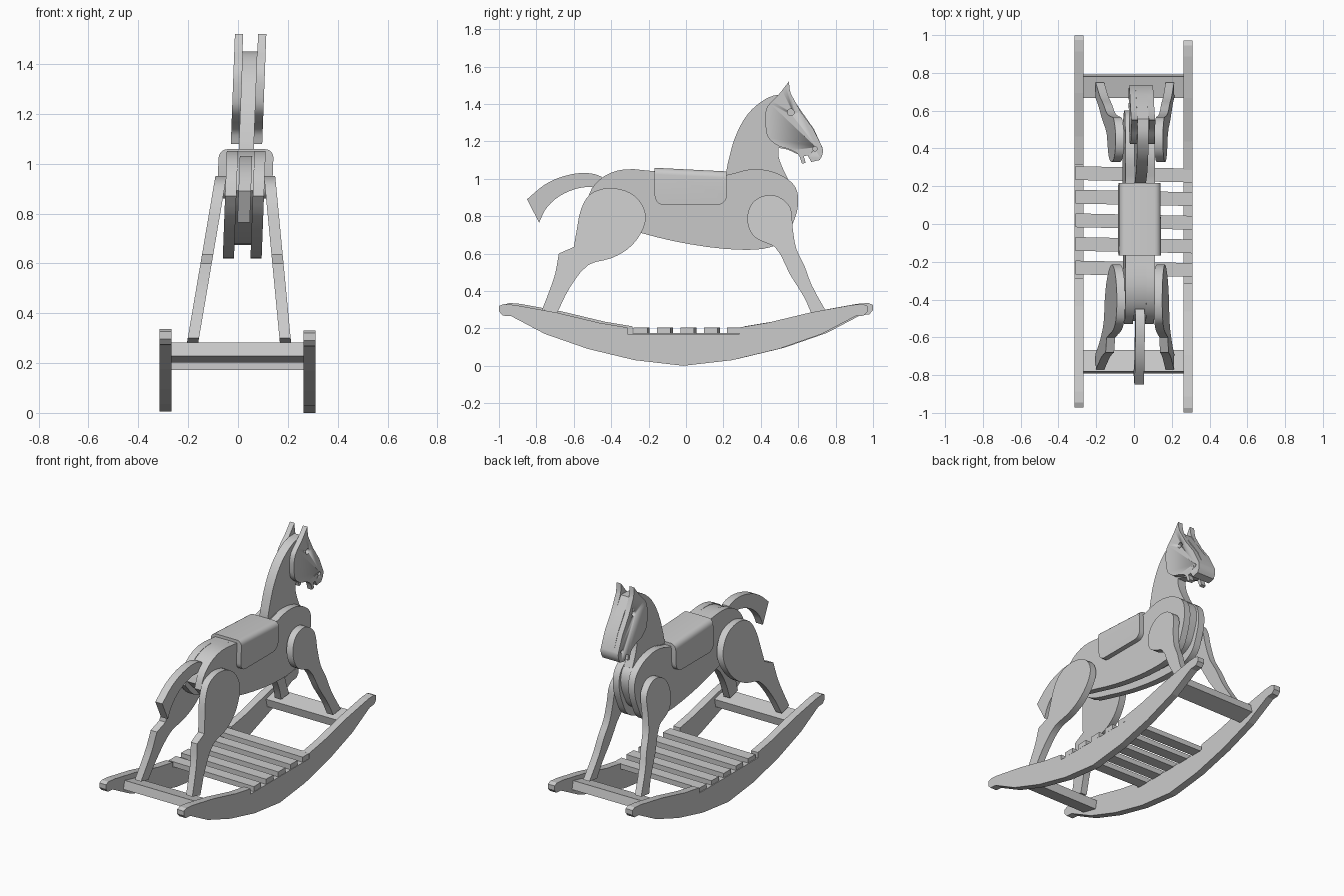
import bpy
import bmesh
import math
from mathutils import Vector, Matrix

default_cube = bpy.data.objects.get("Cube")
if default_cube:
    bpy.data.objects.remove(default_cube, do_unlink=True)

wood = bpy.data.materials.new("plain grey wood")
wood.use_nodes = True
grey = (.6, .6, .6, 1)
wood.diffuse_color = grey
wood.node_tree.nodes["Principled BSDF"].inputs["Base Color"].default_value = grey


def finish(name, bm, smooth=True):
    """Turn a bmesh into a named, painted object."""
    bmesh.ops.recalc_face_normals(bm, faces=bm.faces)
    mesh = bpy.data.meshes.new(name)
    bm.to_mesh(mesh)
    bm.free()
    mesh.materials.append(wood)
    obj = bpy.data.objects.new(name, mesh)
    bpy.context.collection.objects.link(obj)
    if smooth:
        bpy.ops.object.select_all(action="DESELECT")
        bpy.context.view_layer.objects.active = obj
        obj.select_set(True)
        bpy.ops.object.shade_smooth_by_angle(angle=math.radians(30))
    return obj


def rounded(points, steps=3, corner=math.radians(42)):
    """Round the gentle bends of a closed outline and keep its sharp corners."""
    pts = [Vector(p) for p in points]
    count = len(pts)

    def heading(i, chord):
        before = (pts[i] - pts[i - 1]).normalized()
        after = (pts[(i + 1) % count] - pts[i]).normalized()
        if before.angle(after) > corner:
            return chord
        return (before + after).normalized() * chord.length

    outline = []
    for i in range(count):
        a, b = pts[i], pts[(i + 1) % count]
        chord = b - a
        start, end = heading(i, chord), heading((i + 1) % count, chord)
        for s in range(steps):
            t = s / steps
            blend = t * t * (3 - 2 * t)
            outline.append(a + chord * blend + start * t * (1 - t) ** 2
                           - end * t * t * (1 - t))
    return outline


def lean(bm):
    """The whole horse leans slightly towards its left."""
    for v in bm.verts:
        v.co.x += .0375 * (v.co.z - .17)


def plate(name, outline, inner, outer, splay=0, leaning=True, smooth=True):
    """Board cut to a side outline, from x = inner to x = outer."""
    bm = bmesh.new()
    rings = [[bm.verts.new((x, p[0], p[1])) for p in outline] for x in (inner, outer)]
    bm.faces.new(rings[0])
    bm.faces.new(rings[1])
    for i in range(len(outline)):
        bm.faces.new((rings[0][i - 1], rings[0][i], rings[1][i], rings[1][i - 1]))
    for v in bm.verts:
        v.co.x += splay * (.95 - v.co.z)
    if leaning:
        lean(bm)
    return finish(name, bm, smooth)


def pair(name, outline, inner, outer, splay=0):
    return [plate(side + "_" + name, outline, s * inner, s * outer, s * splay)
            for side, s in (("left", 1), ("right", -1))]


def box(size, centre, tilt=None):
    bm = bmesh.new()
    bmesh.ops.create_cube(bm, size=1)
    bmesh.ops.scale(bm, vec=size, verts=bm.verts)
    if tilt:
        bmesh.ops.rotate(bm, matrix=tilt, verts=bm.verts)
    bmesh.ops.translate(bm, vec=centre, verts=bm.verts)
    return bm


# Body: two outer boards around a smaller core
body = rounded([
    (-.53, .87), (-.505, .945), (-.435, 1.015), (-.33, 1.05), (-.17, 1.04),
    (.215, 1.02), (.34, 1.05), (.435, 1.045), (.525, 1.01), (.585, .955),
    (.6, .865), (.565, .745), (.53, .68), (.455, .635), (.31, .62),
    (.02, .65), (-.24, .71), (-.435, .775)])
pair("body_board", body, .033, .078)
core = [(p.x * .97, 1.04 - (1.04 - p.y) * .87) for p in body]
plate("body_core", core, -.033, .033)

# Neck and middle of the head
neck = rounded([
    (.215, 1), (.235, 1.13), (.27, 1.24), (.33, 1.345), (.4, 1.41), (.47, 1.445),
    (.555, 1.45), (.73, 1.165), (.73, 1.13), (.715, 1.1), (.67, 1.09),
    (.65, 1.125), (.6, 1.13), (.545, 1.155), (.495, 1.165), (.495, 1.12),
    (.52, 1.05), (.55, .99), (.4, .9), (.25, .9)])
plate("neck", neck, -.03, .03)

# Cheeks with ears, drilled for the eyes and nostrils
cheek = rounded([
    (.55, 1.52), (.56, 1.455), (.73, 1.165), (.73, 1.13), (.715, 1.1), (.67, 1.09),
    (.65, 1.125), (.63, 1.12), (.64, 1.085), (.62, 1.08), (.6, 1.13),
    (.545, 1.16), (.495, 1.175), (.44, 1.22), (.425, 1.29), (.43, 1.375),
    (.46, 1.415), (.495, 1.45)])
cheeks = pair("cheek", cheek, .03, .063)
for hole, y, z, radius in (("eye", .56, 1.355, .018), ("nostril", .69, 1.16, .012)):
    bm = bmesh.new()
    bmesh.ops.create_cone(bm, cap_ends=True, segments=16, radius1=radius,
                          radius2=radius, depth=.5,
                          matrix=Matrix.Translation((0, y, z))
                          @ Matrix.Rotation(math.pi / 2, 4, "Y"))
    drill = finish(hole + "_drill", bm)
    drill.hide_render = True
    drill.hide_set(True)
    for obj in cheeks:
        cut = obj.modifiers.new(hole, "BOOLEAN")
        cut.operation = "DIFFERENCE"
        cut.solver = "EXACT"
        cut.object = drill

# Legs, splayed outwards
hind = rounded([
    (-.56, .84), (-.515, .915), (-.45, .945), (-.39, .95), (-.3, .925), (-.24, .87),
    (-.215, .795), (-.24, .71), (-.31, .625), (-.4, .575), (-.52, .54),
    (-.62, .42), (-.69, .28), (-.77, .3), (-.74, .375), (-.7, .49), (-.68, .6),
    (-.6, .635), (-.585, .72)])
pair("hind_leg", hind, .075, .12, .133)
fore = rounded([
    (.33, .81), (.355, .87), (.405, .905), (.475, .91), (.53, .88), (.56, .84),
    (.57, .74), (.59, .625), (.635, .53), (.67, .435), (.75, .29), (.67, .28),
    (.635, .36), (.555, .49), (.475, .635), (.42, .66), (.365, .69), (.335, .74)])
pair("front_leg", fore, .075, .12, .133)

# Tail
tail = rounded([
    (-.45, 1.01), (-.49, 1.025), (-.57, 1.03), (-.68, 1.005), (-.76, .965),
    (-.85, .89), (-.785, .765), (-.755, .83), (-.7, .89), (-.62, .935),
    (-.54, .955), (-.45, .95)])
plate("tail", tail, -.025, .025)

# Saddle: block with rounded shoulders and rounded lower corners
bm = box((.22, .385, .18), (0, .025, .95))


def edges_along(axis, upper):
    return [e for e in bm.edges
            if abs(e.verts[0].co[axis] - e.verts[1].co[axis]) > .1
            and all((v.co.z > .95) == upper for v in e.verts)]


bmesh.ops.bevel(bm, geom=edges_along(0, False), offset=.05, segments=5,
                profile=.5, affect="EDGES")
bmesh.ops.bevel(bm, geom=[e for e in edges_along(1, True)], offset=.035, segments=5,
                profile=.5, affect="EDGES")
for v in bm.verts:
    if v.co.z > .99:
        v.co.z += .01 - .05 * v.co.y
lean(bm)
finish("saddle", bm)

# Rockers: mirrored half profile with a long step for the slats
half = [(.3, .17), (.3, .205), (.45, .23), (.68, .285), (.9, .325), (.96, .33),
        (.985, .32), (.985, .29), (.965, .268), (.92, .265), (.74, .17),
        (.51, .09), (.26, .03)]
profile = half + [(0, 0)] + [(-y, z) for y, z in reversed(half)]
for side, x, shift, lift in (("left", .287, -.014, 0), ("right", -.291, .014, .006)):
    plate(side + "_rocker", [(y + shift, z + lift) for y, z in profile],
          x - .024, x + .024, leaning=False, smooth=False)

# Foot slats
skew = Matrix.Rotation(math.radians(-1.2), 3, "Z")
for i in range(5):
    bm = box((.62, .073, .033), (0, .013 + (i - 2) * .125, .188), skew)
    finish("foot_slat", bm, False)

# Cross bars under the feet, tilted with the rockers
for name, s in (("front_bar", 1), ("back_bar", -1)):
    tilt = Matrix.Rotation(math.radians(13 * s), 3, "X")
    bm = box((.54, .115, .055), (-.002, .73 * s, .242), tilt)
    finish(name, bm, False)
